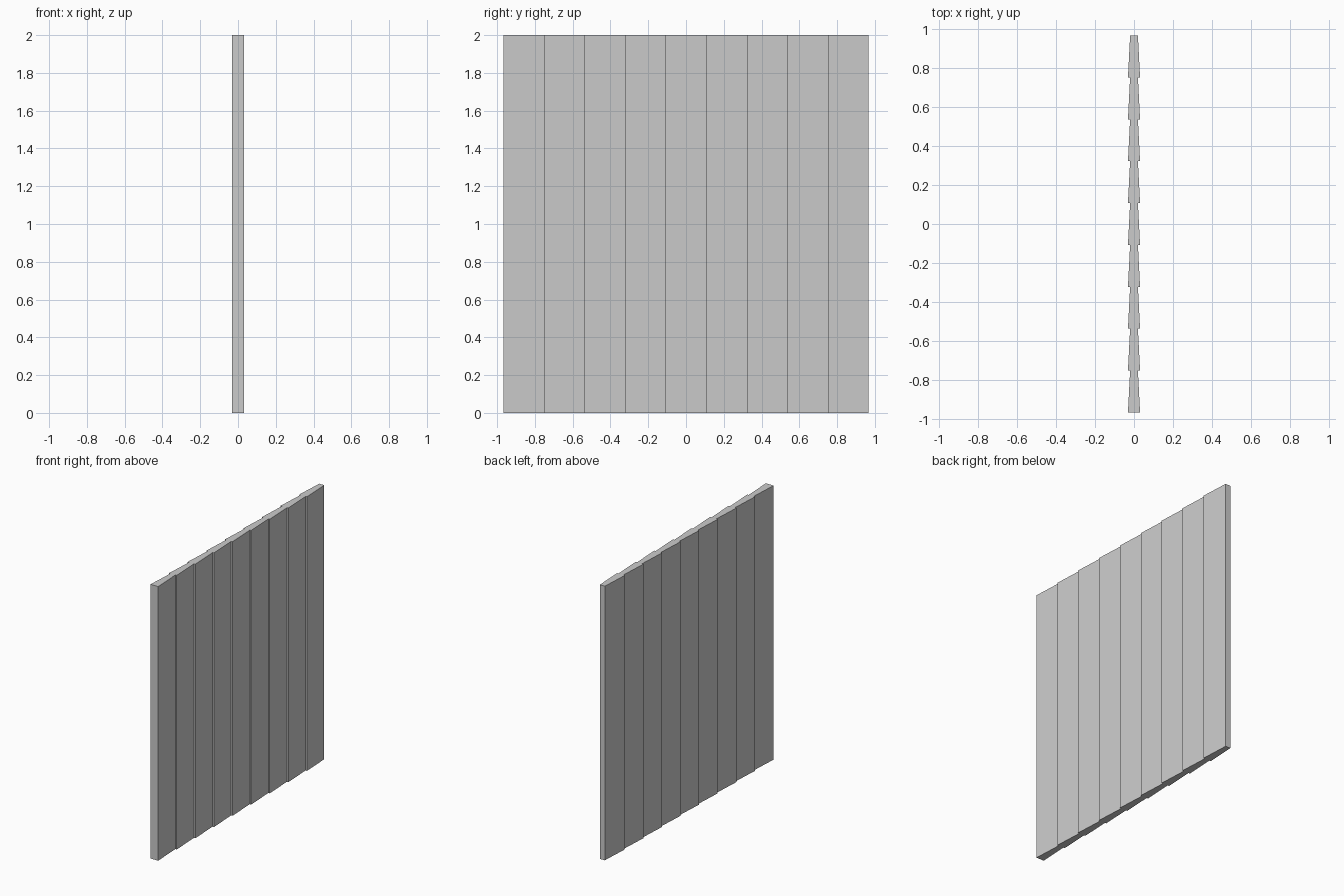
import bpy, bmesh

if "Cube" in bpy.data.objects:
    bpy.data.objects.remove(bpy.data.objects["Cube"])

BOARDS, HALF_LEN, HEIGHT = 9, 0.965, 2.0
THICK, THIN = 0.031, 0.02          # half thickness at each board's two edges
step = 2 * HALF_LEN / BOARDS

# Sawtooth outline of one side, boards tapering towards +y
side = []
for i in range(BOARDS):
    y = -HALF_LEN + i * step
    side += [(THICK, y), (THIN, y + step)]

# Mirror the outline to the other side and extrude upwards
outline = side + [(-x, y) for x, y in reversed(side)]
bm = bmesh.new()
base = bm.faces.new([bm.verts.new((x, y, 0)) for x, y in outline])
top = bmesh.ops.extrude_face_region(bm, geom=[base])
bmesh.ops.translate(bm, vec=(0, 0, HEIGHT),
                    verts=[v for v in top["geom"] if isinstance(v, bmesh.types.BMVert)])
bmesh.ops.recalc_face_normals(bm, faces=bm.faces)

mesh = bpy.data.meshes.new("clapboard_wall")
bm.to_mesh(mesh)
bm.free()
bpy.context.collection.objects.link(bpy.data.objects.new("clapboard_wall", mesh))
